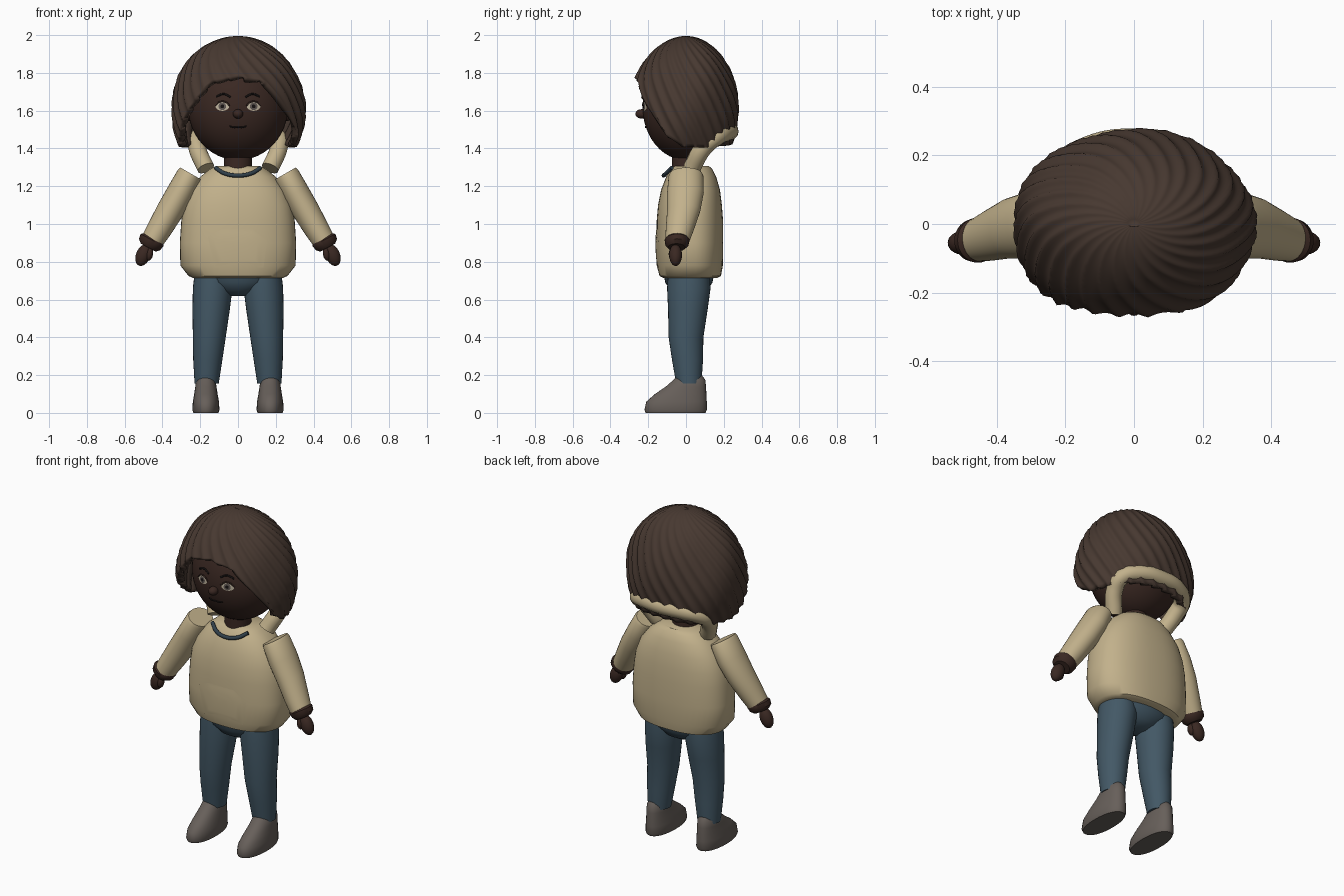
import bpy, bmesh, math
from mathutils import Vector

if "Cube" in bpy.data.objects:
    bpy.data.objects.remove(bpy.data.objects["Cube"])


def material(name, r, g, b):
    m = bpy.data.materials.new(name)
    m.diffuse_color = (r, g, b, 1)
    m.use_nodes = True
    m.node_tree.nodes["Principled BSDF"].inputs["Base Color"].default_value = m.diffuse_color
    return m


SKIN = material("dark skin", .042, .021, .016)
HAIR = material("brown hair", .063, .040, .030)
CLOTH = material("beige cloth", .54, .44, .26)
DENIM = material("blue denim", .056, .098, .132)
SHOE = material("grey shoe", .135, .115, .102)
WHITE = material("eye white", .55, .48, .36)
IRIS = material("grey iris", .12, .10, .09)
BLACK = material("black", .008, .006, .006)
CORD = material("navy cord", .03, .05, .068)


def finish(name, bm, mat, angle=40):
    bmesh.ops.recalc_face_normals(bm, faces=bm.faces)
    me = bpy.data.meshes.new(name)
    bm.to_mesh(me)
    bm.free()
    me.materials.append(mat)
    ob = bpy.data.objects.new(name, me)
    bpy.context.collection.objects.link(ob)
    bpy.ops.object.select_all(action='DESELECT')
    ob.select_set(True)
    bpy.context.view_layer.objects.active = ob
    bpy.ops.object.shade_smooth_by_angle(angle=math.radians(angle))
    return ob


def loft(name, rings, mat, n=32, power=2.0, side=1):
    """Skin rings of (x, y, z, rx, ry, tilt in degrees); side=-1 mirrors."""
    bm = bmesh.new()
    loops = []
    for x, y, z, rx, ry, tilt in rings:
        t = math.radians(tilt)
        loop = []
        for i in range(n):
            a = 2 * math.pi * i / n
            c, s = math.cos(a), math.sin(a)
            u = rx * math.copysign(abs(c) ** (2 / power), c)
            v = ry * math.copysign(abs(s) ** (2 / power), s)
            loop.append(bm.verts.new((side * (x + u * math.cos(t)), y + v, z + u * math.sin(t))))
        loops.append(loop)
    for a, b in zip(loops, loops[1:]):
        for i in range(n):
            bm.faces.new((a[i], a[(i + 1) % n], b[(i + 1) % n], b[i]))
    bm.faces.new(loops[0])
    bm.faces.new(loops[-1])
    return finish(name, bm, mat)


def ball(name, loc, radii, mat, tilt=0, seg=32):
    bm = bmesh.new()
    bmesh.ops.create_uvsphere(bm, u_segments=seg, v_segments=seg // 2, radius=1)
    t = math.radians(tilt)
    for v in bm.verts:
        x, y, z = v.co.x * radii[0], v.co.y * radii[1], v.co.z * radii[2]
        v.co = Vector((x * math.cos(t) - z * math.sin(t), y, x * math.sin(t) + z * math.cos(t))) + Vector(loc)
    return finish(name, bm, mat)


def tube(name, points, radius, mat):
    cu = bpy.data.curves.new(name, 'CURVE')
    cu.dimensions = '3D'
    cu.bevel_depth = radius
    cu.bevel_resolution = 4
    cu.use_fill_caps = True
    sp = cu.splines.new('BEZIER')
    sp.bezier_points.add(len(points) - 1)
    for bp, p in zip(sp.bezier_points, points):
        bp.co = p
        bp.handle_left_type = bp.handle_right_type = 'AUTO'
    tmp = bpy.data.objects.new(name, cu)
    bpy.context.collection.objects.link(tmp)
    me = bpy.data.meshes.new_from_object(tmp.evaluated_get(bpy.context.evaluated_depsgraph_get()))
    bpy.data.objects.remove(tmp)
    bm = bmesh.new()
    bm.from_mesh(me)
    return finish(name, bm, mat, 50)


def plate(name, outline, target, offset, mat, y=-.6):
    """Thin patch of (x, z) points laid onto the front of the target."""
    bm = bmesh.new()
    n = len(outline)
    cx, cz = sum(p[0] for p in outline) / n, sum(p[1] for p in outline) / n
    loops = [[bm.verts.new((cx + (x - cx) * k / 6, y, cz + (z - cz) * k / 6)) for x, z in outline]
             for k in range(1, 7)]
    bm.faces.new(loops[0])
    for a, b in zip(loops, loops[1:]):
        for i in range(n):
            bm.faces.new((a[i], a[(i + 1) % n], b[(i + 1) % n], b[i]))
    ob = finish(name, bm, mat)
    sw = ob.modifiers.new("lay on", 'SHRINKWRAP')
    sw.target = target
    sw.wrap_method = 'PROJECT'
    sw.use_project_y = True
    sw.offset = offset
    return ob


def oval(cx, cz, rx, rz, n=20):
    return [(cx + rx * math.cos(2 * math.pi * i / n), cz + rz * math.sin(2 * math.pi * i / n)) for i in range(n)]


# head, neck and nose
HC, HR = (0, 0, 1.62), (.265, .23, .282)
head = ball("head", HC, HR, SKIN, seg=48)
loft("neck", [(0, 0, 1.27, .075, .075, 0), (0, 0, 1.42, .072, .072, 0)], SKIN)
ball("nose", (0, -.235, 1.583), (.027, .033, .025), SKIN, seg=20)


def on_face(x, z, out=0):
    return (x, -HR[1] * math.sqrt(1 - (x / HR[0]) ** 2 - ((z - HC[2]) / HR[2]) ** 2) - out, z)


# eyes, brows, ears and mouth
for side, tag in ((1, "left"), (-1, "right")):
    x = .083 * side
    plate(tag + "_eye", oval(x, 1.623, .036, .024), head, .003, WHITE)
    plate(tag + "_iris", oval(x, 1.623, .020, .020), head, .005, IRIS)
    plate(tag + "_pupil", oval(x, 1.623, .010, .010), head, .007, BLACK)
    tube(tag + "_eyelid", [on_face(x + d, 1.623 + h, .003) for d, h in
                           ((-.038, .004), (-.02, .021), (0, .026), (.02, .021), (.038, .004))], .004, SKIN)
    tube(tag + "_brow", [on_face(side * a, b, .001) for a, b in
                         ((.04, 1.672), (.075, 1.688), (.115, 1.675))], .005, BLACK)
    ball(tag + "_ear", (.262 * side, .0, 1.6), (.025, .04, .055), SKIN, seg=20)
tube("mouth", [on_face(a, b, .001) for a, b in
               ((-.045, 1.518), (-.02, 1.511), (0, 1.513), (.02, 1.511), (.045, 1.518))], .004, BLACK)

# swirled hair shell, open around the face
HAIRLINE = ((0, 1.78), (25, 1.75), (45, 1.61), (66, 1.475), (84, 1.41), (110, 1.405), (181, 1.425))


def hairline(deg):
    for (a, za), (b, zb) in zip(HAIRLINE, HAIRLINE[1:]):
        if deg <= b:
            return za + (zb - za) * (deg - a) / (b - a)


N, M = 216, 40
bm = bmesh.new()
crown = bm.verts.new((0, -.01, 1.985))
loops = []
for j in range(1, M + 1):
    loop = []
    for i in range(N):
        t = 2 * math.pi * i / N
        deg = math.degrees(t if t <= math.pi else 2 * math.pi - t)
        p = math.acos((hairline(deg) - 1.6) / .395) * j / M
        ridge = 1 - abs(math.sin(13 * (t - .75 * p)))
        r = .965 + .045 * ridge * min(1, p * 1.6) + .012 * math.sin(5 * t + 4 * p) * min(1, p)
        r += .10 * max(0, math.cos(t)) ** 2 * (j / M) ** 2
        loop.append(bm.verts.new((.355 * r * math.sin(p) * math.sin(t),
                                  -.278 * r * math.sin(p) * math.cos(t),
                                  1.6 + .395 * math.cos(p) * (1 + .012 * ridge * min(1, p)))))
    loops.append(loop)
for i in range(N):
    bm.faces.new((crown, loops[0][i], loops[0][(i + 1) % N]))
for a, b in zip(loops, loops[1:]):
    for i in range(N):
        bm.faces.new((a[i], b[i], b[(i + 1) % N], a[(i + 1) % N]))
hair = finish("hair", bm, HAIR, 50)
sol = hair.modifiers.new("thickness", 'SOLIDIFY')
sol.thickness = .035
sol.offset = -1

# sweater body, hood roll, neck cord and pocket
body = loft("sweater_body", [(0, (a + b) / 2, z, rx, (b - a) / 2, 0) for z, rx, a, b in (
    (.715, .24, -.12, .165), (.725, .262, -.14, .185), (.78, .305, -.155, .195), (.90, .308, -.157, .197),
    (1.02, .30, -.155, .196), (1.10, .287, -.148, .19), (1.18, .255, -.132, .18),
    (1.25, .20, -.105, .16), (1.29, .15, -.08, .14), (1.308, .115, -.06, .12))],
    CLOTH, n=48, power=2.4)
half = [(.17, .03, 1.295), (.215, .09, 1.40), (.215, .15, 1.455), (.13, .21, 1.485)]
tube("hood_roll", half + [(0, .232, 1.49)] + [(-x, y, z) for x, y, z in half[::-1]], .047, CLOTH)
tube("neck_cord", [(-.12, -.075, 1.298), (-.07, -.105, 1.268), (0, -.118, 1.257),
                   (.07, -.105, 1.268), (.12, -.075, 1.298)], .011, CORD)
plate("pocket", [(-.16, .935), (-.09, .97), (.08, .97), (.155, .91), (.135, .77), (-.125, .77)],
      body, .005, CLOTH)

# arms and hands, legs and shoes
for side, tag in ((1, "left"), (-1, "right")):
    loft(tag + "_sleeve", [(.250, .0, 1.267, .064, .085, 30), (.258, .0, 1.254, .069, .092, 30),
                           (.305, -.003, 1.165, .073, .097, 29), (.36, -.012, 1.07, .072, .088, 29),
                           (.415, -.032, .975, .066, .075, 28), (.453, -.045, .912, .060, .064, 28)],
         CLOTH, side=side)
    loft(tag + "_cuff", [(.445, -.045, .925, .058, .058, 28), (.455, -.047, .915, .068, .066, 28),
                         (.468, -.048, .892, .064, .062, 28), (.475, -.05, .875, .045, .045, 28)],
         SKIN, side=side)
    ball(tag + "_hand", (.502 * side, -.055, .835), (.038, .034, .06), SKIN, tilt=22 * side, seg=24)
    ball(tag + "_thumb", (.468 * side, -.07, .84), (.018, .022, .035), SKIN, tilt=10 * side, seg=16)
    loft(tag + "_leg", [(.130, .015, .74, .100, .11, 0), (.134, .015, .66, .105, .115, 0),
                        (.142, .01, .55, .099, .105, 0), (.152, 0, .40, .087, .092, 0),
                        (.160, .008, .28, .077, .082, 0), (.166, .015, .155, .064, .067, 0)],
         DENIM, side=side)
    loft(tag + "_shoe", [(.17, -.055, 0, .066, .158, 0), (.17, -.055, .015, .072, .165, 0),
                         (.17, -.050, .06, .069, .160, 0), (.17, -.028, .10, .062, .136, 0),
                         (.17, .0, .14, .056, .106, 0), (.17, .018, .175, .051, .084, 0),
                         (.17, .02, .197, .036, .066, 0)], SHOE, side=side, power=2.2)

# hips of the trousers
loft("hips", [(0, .015, .62, .06, .05, 0), (0, .015, .645, .12, .095, 0),
              (0, .015, .69, .20, .125, 0), (0, .015, .74, .235, .135, 0)], DENIM)
